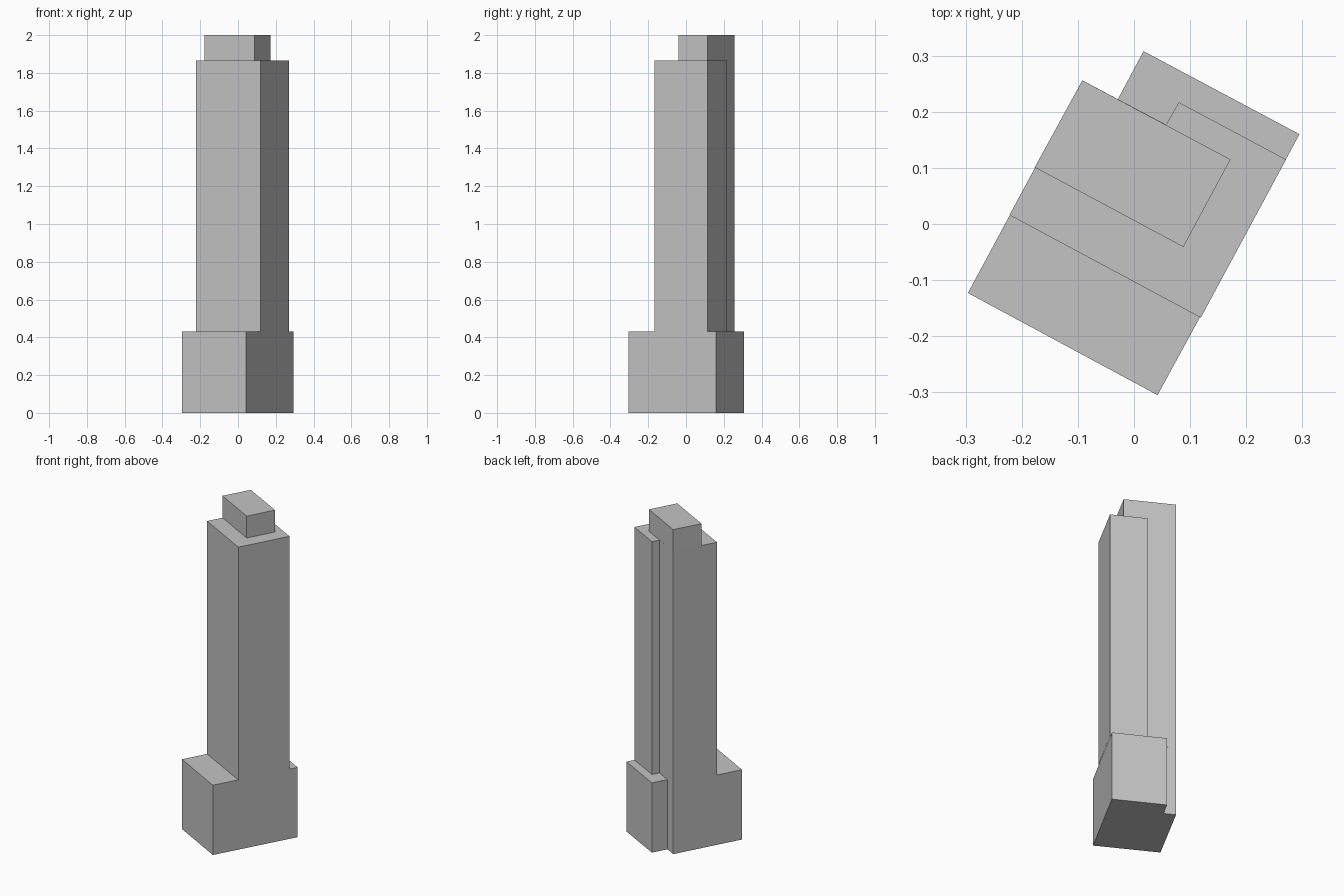
import bpy
import bmesh

cube = bpy.data.objects.get("Cube")
if cube:
    bpy.data.objects.remove(cube, do_unlink=True)

# Single wall colour
GREY = (0.55, 0.55, 0.55, 1.0)
concrete = bpy.data.materials.new("light grey concrete")
concrete.use_nodes = True
concrete.diffuse_color = GREY
concrete.node_tree.nodes["Principled BSDF"].inputs["Base Color"].default_value = GREY


def tier(name, footprint, bottom, top, floor=False):
    """Extrude a footprint upwards; stacked tiers need no floor of their own."""
    bm = bmesh.new()
    base = bm.faces.new([bm.verts.new((x, y, bottom)) for x, y in footprint])
    result = bmesh.ops.extrude_face_region(bm, geom=[base], use_keep_orig=True)
    for item in result["geom"]:
        if isinstance(item, bmesh.types.BMVert):
            item.co.z = top
    bmesh.ops.recalc_face_normals(bm, faces=bm.faces[:])
    if not floor:
        lowest = [f for f in bm.faces if all(v.co.z < bottom + 1e-4 for v in f.verts)]
        bmesh.ops.delete(bm, geom=lowest, context='FACES_ONLY')
    mesh = bpy.data.meshes.new(name)
    bm.to_mesh(mesh)
    bm.free()
    mesh.materials.append(concrete)
    obj = bpy.data.objects.new(name, mesh)
    bpy.context.collection.objects.link(obj)
    return obj


# Corner shared by all three tiers
corner = (-0.092, 0.256)

# Wide podium with a notched back corner
podium = [(-0.296, -0.123), (0.042, -0.305), (0.295, 0.16),
          (0.017, 0.308), (-0.029, 0.222), corner]
# Tall shaft, flush with both podium sides
shaft = [(-0.222, 0.016), (0.119, -0.167), (0.271, 0.115),
         (0.08, 0.217), (0.057, 0.177), corner]
# Small rooftop block
crown = [(-0.177, 0.101), (0.088, -0.041), (0.172, 0.115), corner]

tier("podium", podium, 0.0, 0.43, floor=True)
tier("tower_shaft", shaft, 0.43, 1.865)
tier("rooftop_block", crown, 1.865, 2.0)
